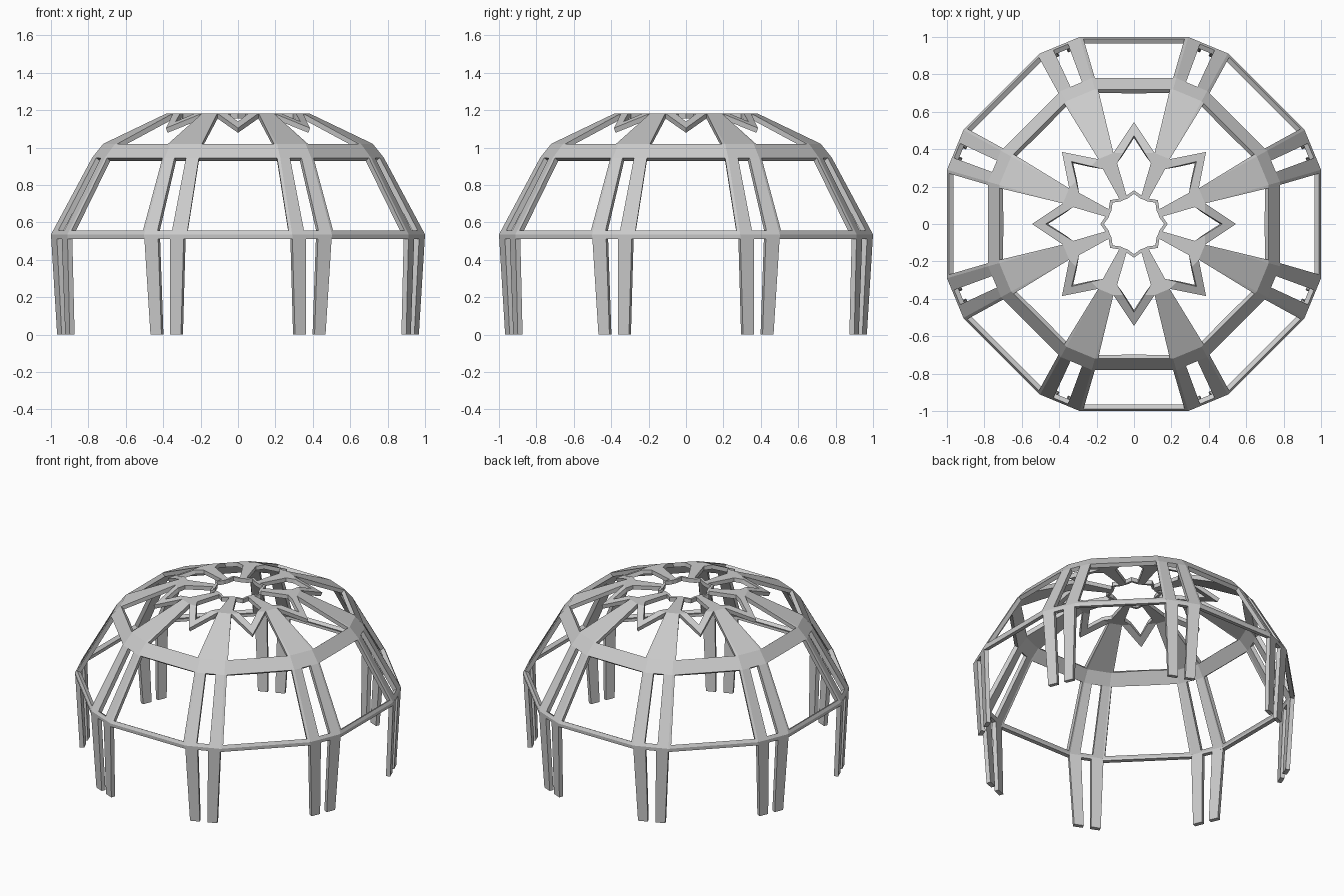
import bpy, bmesh, math
from mathutils import Vector, Matrix

if "Cube" in bpy.data.objects:
    bpy.data.objects.remove(bpy.data.objects["Cube"])

A = math.radians(22.5)
CA, SA = math.cos(A), math.sin(A)
THICK = 0.028
# dome profile: apothem of the long sides, half length of the long sides, height
PROFILE = [(0.967, 0.305, 0.0), (1.0, 0.29, 0.535), (0.78, 0.226, 0.945), (0.72, 0.209, 1.02)]
CREASE, TOP = 0.38, 1.183


def level(z, frac):
    """Points across one sixteenth of the dome, from long-side middle to rib middle."""
    for (a0, l0, z0), (a1, l1, z1) in zip(PROFILE, PROFILE[1:]):
        if z <= z1:
            t = (z - z0) / (z1 - z0)
            a, l = a0 + (a1 - a0) * t, l0 + (l1 - l0) * t
            break
    d, w = a * CA + l * SA, a * SA - l * CA

    def rib(k):
        return Vector((d * CA + k * SA, d * SA - k * CA, z))
    return [Vector((a, 0, z)), Vector((a, l - 0.017, z)), Vector((a, l, z)), rib(w * frac), rib(0)]


def crown(a, x):
    """Point on the crown from its plan position."""
    s = max(a, (a * CA + x * SA) / (CA + 0.29 * SA))
    t = min(1, (0.72 - s) / (0.72 - CREASE))
    return Vector((a, x, 1.02 + (TOP - 1.02) * t))


def mid(d):
    return crown(d * CA, d * SA)


def build(name, faces):
    """Mirror and repeat a sixteenth around the axis, weld, and thicken inward."""
    bm = bmesh.new()
    for i in range(8):
        rot = Matrix.Rotation(i * math.pi / 4, 3, 'Z')
        for sy in (1, -1):
            for f in faces:
                bm.faces.new([bm.verts.new(rot @ Vector((p.x, p.y * sy, p.z))) for p in f])
    bmesh.ops.remove_doubles(bm, verts=bm.verts, dist=0.0005)
    bm.normal_update()
    for f in bm.faces:
        if f.normal.dot(f.calc_center_median() - Vector((0, 0, 0.3))) < 0:
            f.normal_flip()
    me = bpy.data.meshes.new(name)
    bm.to_mesh(me)
    bm.free()
    ob = bpy.data.objects.new(name, me)
    bpy.context.collection.objects.link(ob)
    sol = ob.modifiers.new("thickness", 'SOLIDIFY')
    sol.thickness = THICK
    sol.offset = -1
    sol.use_even_offset = True
    return ob


def strip(lo, hi, cols):
    return [[lo[c], lo[c + 1], hi[c + 1], hi[c]] for c in cols]


# paired legs under the lower ring
build("legs", strip(level(0, 0.28), level(0.512, 0.3), [2]))

# lower ring, paired ribs and upper ring
rows = [level(z, 0.37) for z in (0.512, 0.535, 0.555, 0.945, 1.02)]
frame = []
for i, cols in enumerate([range(4), range(4), (1, 2), range(4)]):
    frame += strip(rows[i], rows[i + 1], cols)

# crown: tapering ribs, petal outlines and small central star
_, E, C, S, M = rows[-1]
V, Mv = crown(0.38, 0.1102), mid(CREASE * (CA + 0.29 * SA))
T, Ti, K = crown(0.545, 0), crown(0.472, 0), crown(0.38, 0.0567)
H, Mh = crown(0.326, 0.09), mid(0.336)
J, G, Mj = crown(0.152, 0.04), crown(0.137, 0.033), mid(0.14)
t, ti = crown(0.18, 0), crown(0.162, 0)
frame += [[E, C, V], [C, S, M, Mv, V], [T, V, K, Ti], [V, Mv, Mh, H, K],
          [H, Mh, Mj, G, J], [J, G, ti, t]]
build("dome_frame", frame)
